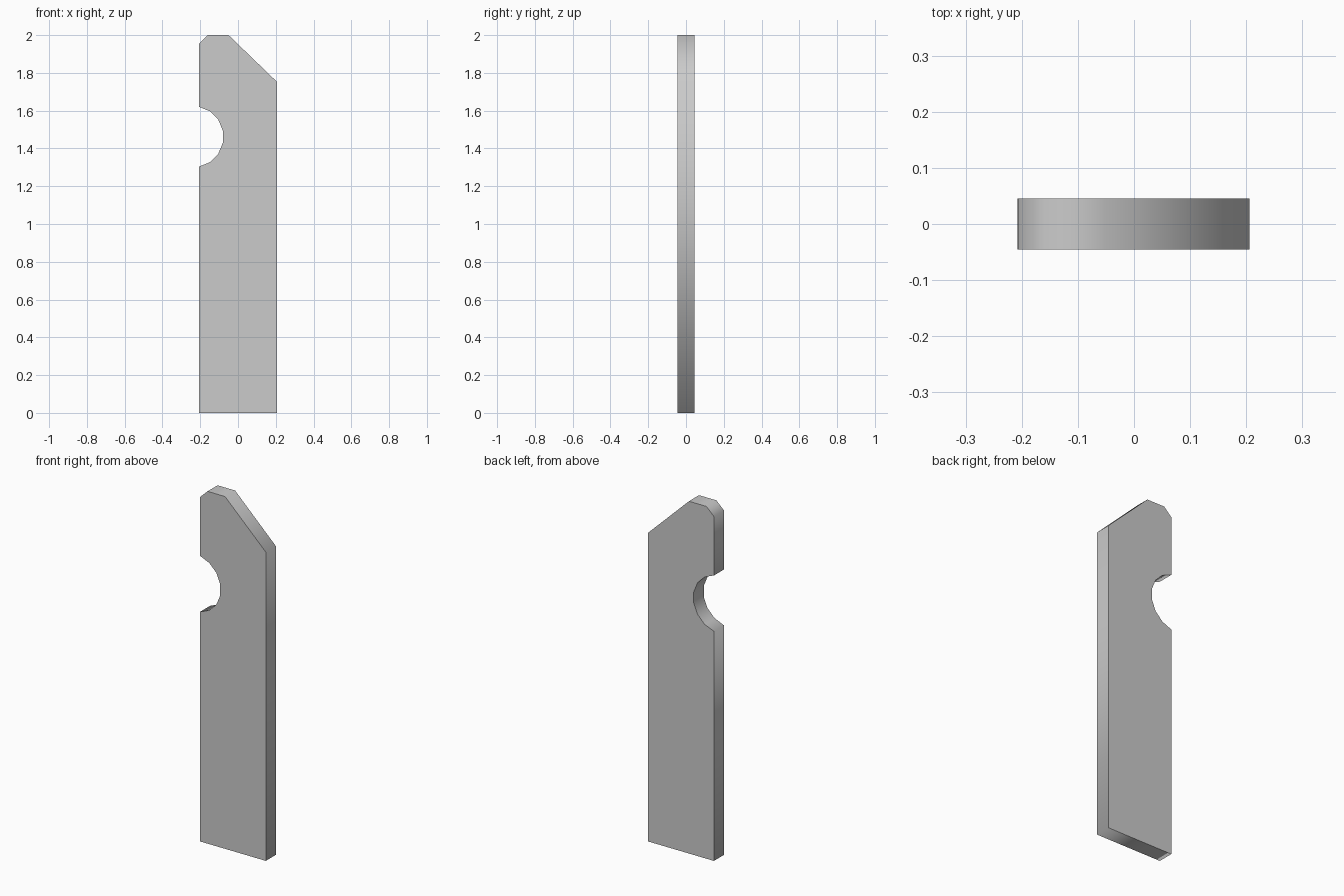
import bpy, bmesh, math

if "Cube" in bpy.data.objects:
    bpy.data.objects.remove(bpy.data.objects["Cube"])

HALF_T = 0.045

# Outline in x/z: clipped top corners, straight sides
outline = [(-0.207, 0), (0.206, 0), (0.206, 1.753), (-0.05, 2.0),
           (-0.16, 2.0), (-0.207, 1.955)]

# Round notch in the left edge: half of a 16-sided circle
CX, CZ, R = -0.239, 1.462, 0.162
for i in range(8):
    a = math.radians(78.75 - 22.5 * i)
    outline.append((CX + R * math.cos(a), CZ + R * math.sin(a)))

# Board: extrude the outline through its thickness
bm = bmesh.new()
front = bm.faces.new([bm.verts.new((x, -HALF_T, z)) for x, z in outline])
ext = bmesh.ops.extrude_face_region(bm, geom=[front], use_keep_orig=True)
moved = [v for v in ext["geom"] if isinstance(v, bmesh.types.BMVert)]
bmesh.ops.translate(bm, verts=moved, vec=(0, 2 * HALF_T, 0))
bmesh.ops.recalc_face_normals(bm, faces=bm.faces)

# Smooth rim, flat front and back with sharp borders
bm.normal_update()
for f in bm.faces:
    f.smooth = abs(f.normal.y) < 0.5
    if not f.smooth:
        for e in f.edges:
            e.smooth = False

mesh = bpy.data.meshes.new("notched_board")
bm.to_mesh(mesh)
bm.free()
board = bpy.data.objects.new("notched_board", mesh)
bpy.context.collection.objects.link(board)
